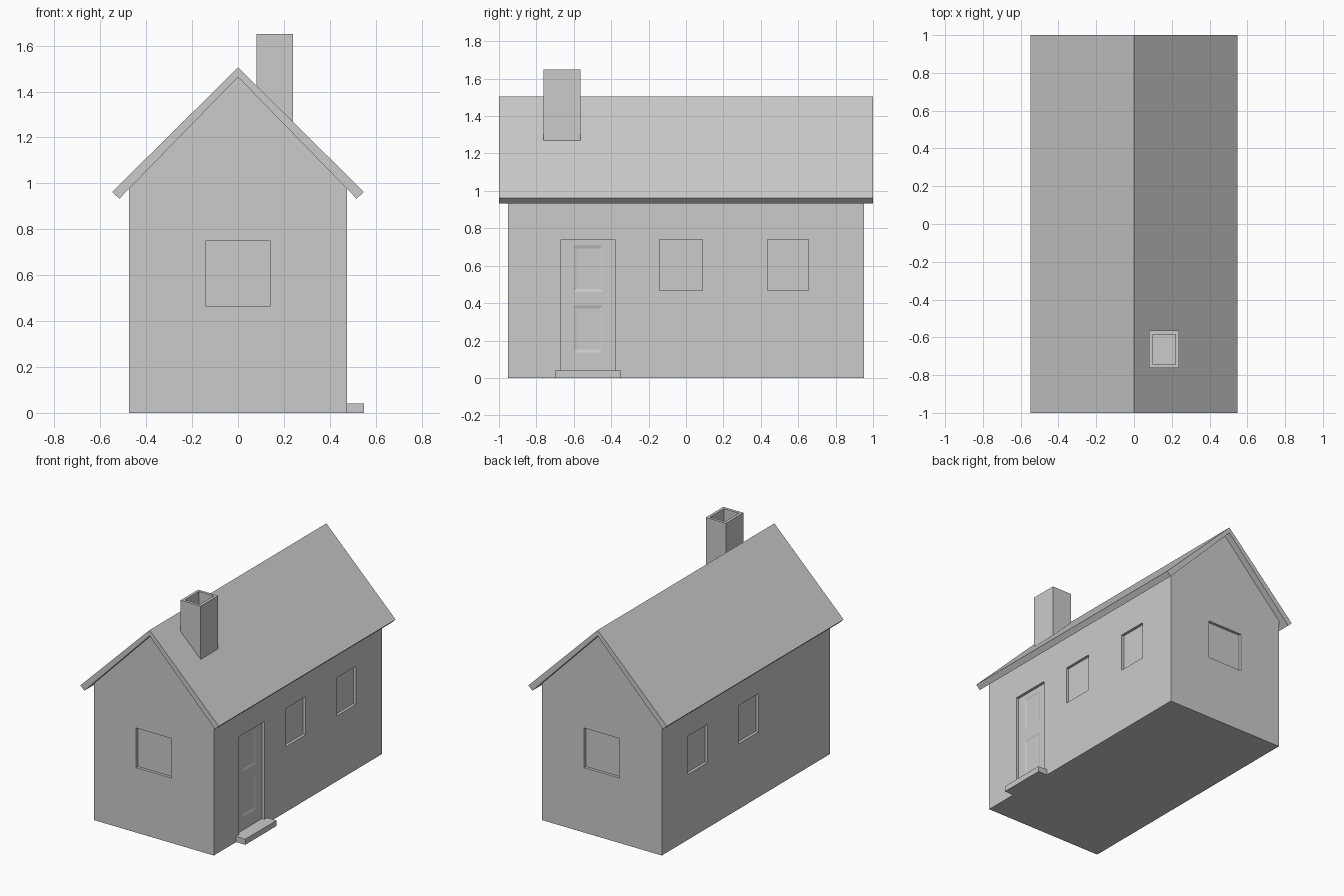
import bpy, bmesh

if "Cube" in bpy.data.objects:
    bpy.data.objects.remove(bpy.data.objects["Cube"])


def make_object(name, bm):
    bmesh.ops.recalc_face_normals(bm, faces=bm.faces)
    mesh = bpy.data.meshes.new(name)
    bm.to_mesh(mesh)
    bm.free()
    ob = bpy.data.objects.new(name, mesh)
    bpy.context.collection.objects.link(ob)
    return ob


def add_box(bm, x, y, z):
    """Box from (min, max) pairs; returns its vertices."""
    verts = bmesh.ops.create_cube(bm, size=1)["verts"]
    for v in verts:
        v.co = [r[0] if c < 0 else r[1] for c, r in zip(v.co, (x, y, z))]
    return verts


def prism(name, profile, half_y):
    """Extrude an xz profile along y, centred on y = 0."""
    bm = bmesh.new()
    face = bm.faces.new([bm.verts.new((x, -half_y, z)) for x, z in profile])
    ext = bmesh.ops.extrude_face_region(bm, geom=[face])["geom"]
    new = [g for g in ext if isinstance(g, bmesh.types.BMVert)]
    bmesh.ops.translate(bm, verts=new, vec=(0, 2 * half_y, 0))
    return make_object(name, bm)


def cut(target, cutter):
    cutter.hide_render = True
    cutter.hide_viewport = True
    mod = target.modifiers.new(cutter.name, "BOOLEAN")
    mod.operation = "DIFFERENCE"
    mod.solver = "EXACT"
    mod.object = cutter


W, L = 0.475, 0.952      # wall half width and half length
DEPTH = 0.02             # window and door recess
RIDGE, EAVE_X, EAVE_Z = 1.505, 0.548, 0.963
UNDER = 1.463            # underside of the ridge
slope = (RIDGE - EAVE_Z) / EAVE_X
under_slope = (UNDER - 0.933) / 0.517

# Walls with gable ends
wall_top = UNDER - under_slope * W
walls = prism("walls", [(-W, 0), (W, 0), (W, wall_top), (0, UNDER), (-W, wall_top)], L)

# Roof
prism("roof", [(-EAVE_X, EAVE_Z), (-0.517, 0.933), (0, UNDER), (0.517, 0.933),
               (EAVE_X, EAVE_Z), (0, RIDGE)], 1.0)

# Window and door recesses
bm = bmesh.new()
for s in (-1, 1):
    side = sorted((s * (W - DEPTH), s * (W + 0.1)))
    end = sorted((s * (L - DEPTH), s * (L + 0.1)))
    for y in ((-0.143, 0.087), (0.435, 0.655)):
        add_box(bm, side, y, (0.468, 0.741))
    add_box(bm, (-0.141, 0.141), end, (0.465, 0.748))
add_box(bm, (W - DEPTH, W + 0.1), (-0.668, -0.379), (0.04, 0.741))
cut(walls, make_object("recess_cutter", bm))

# Shallow bevelled door panels
bm = bmesh.new()
yc = -0.524
for z0, z1 in ((0.135, 0.387), (0.46, 0.707)):
    x0 = W - DEPTH - 0.005
    zc = (z0 + z1) / 2
    for v in add_box(bm, (x0, x0 + 0.01), (yc - 0.078, yc + 0.078), (z0, z1)):
        off = -0.016 if v.co.x < x0 + 0.005 else 0.016
        v.co.y += off if v.co.y > yc else -off
        v.co.z += off if v.co.z > zc else -off
cut(walls, make_object("door_panel_cutter", bm))

# Doorstep
bm = bmesh.new()
add_box(bm, (W, 0.548), (-0.70, -0.347), (0, 0.04))
make_object("doorstep", bm)

# Chimney: foot follows the roof slope, flue sunk in the top
bm = bmesh.new()
for v in add_box(bm, (0.08, 0.239), (-0.763, -0.565), (1.0, 1.65)):
    if v.co.z < 1.5:
        v.co.z = RIDGE - slope * v.co.x - 0.005
bm.normal_update()
top = max(bm.faces, key=lambda f: f.calc_center_median().z)
bmesh.ops.inset_region(bm, faces=[top], thickness=0.028)
flue = bmesh.ops.extrude_face_region(bm, geom=[top])["geom"]
bmesh.ops.delete(bm, geom=[top], context="FACES_ONLY") if top.is_valid else None
bmesh.ops.translate(bm, verts=[g for g in flue if isinstance(g, bmesh.types.BMVert)],
                    vec=(0, 0, -0.15))
make_object("chimney", bm)
